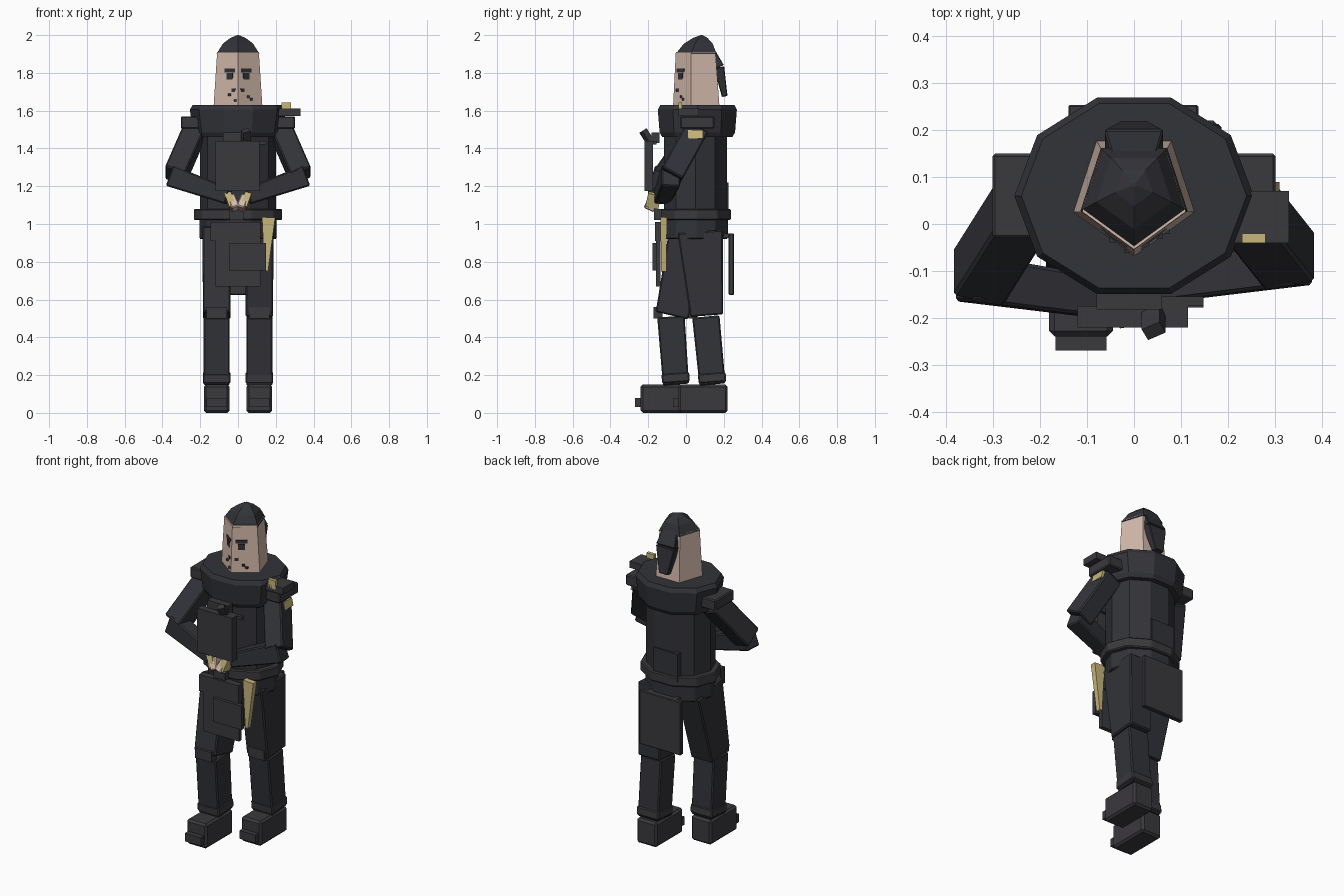
import bpy, bmesh, math
from mathutils import Vector, Matrix

if "Cube" in bpy.data.objects:
    bpy.data.objects.remove(bpy.data.objects["Cube"])


def material(name, rgb):
    m = bpy.data.materials.new(name)
    m.diffuse_color = (*rgb, 1)
    m.use_nodes = True
    m.node_tree.nodes["Principled BSDF"].inputs["Base Color"].default_value = m.diffuse_color
    return m


CLOTH = material("dark cloth", (0.032, 0.033, 0.040))
PANEL = material("dark leather", (0.042, 0.040, 0.046))
SKIN = material("skin", (0.66, 0.49, 0.41))
GOLD = material("pale gold", (0.57, 0.47, 0.20))


def finish(bm, name, mat, bevel=0.0):
    bmesh.ops.recalc_face_normals(bm, faces=bm.faces)
    me = bpy.data.meshes.new(name)
    bm.to_mesh(me)
    bm.free()
    me.materials.append(mat)
    ob = bpy.data.objects.new(name, me)
    bpy.context.collection.objects.link(ob)
    if bevel:
        mod = ob.modifiers.new("edge bevel", "BEVEL")
        mod.width = bevel
        mod.segments = 1
    return ob


def box(name, x, y, z, mat=PANEL, bevel=0.0):
    """Axis-aligned box from three (low, high) ranges."""
    bm = bmesh.new()
    bmesh.ops.create_cube(bm, size=1)
    for v in bm.verts:
        for i, (a, b) in enumerate((x, y, z)):
            v.co[i] = a if v.co[i] < 0 else b
    return finish(bm, name, mat, bevel)


def limb(name, a, b, w, d, mat=CLOTH, w2=None, d2=None, side=(1, 0, 0), bevel=0.007):
    """Tapered box from a to b; w lies along the side direction."""
    a, b = Vector(a), Vector(b)
    axis = (b - a).normalized()
    s = Vector(side)
    s = (s - axis * s.dot(axis)).normalized()
    t = axis.cross(s)
    rings = []
    bm = bmesh.new()
    for p, ww, dd in ((a, w, d), (b, w2 or w, d2 or d)):
        rings.append([bm.verts.new(p + s * (i * ww / 2) + t * (j * dd / 2))
                      for i, j in ((-1, -1), (1, -1), (1, 1), (-1, 1))])
    skin_rings(bm, rings)
    return finish(bm, name, mat, bevel)


def skin_rings(bm, rings):
    n = len(rings[0])
    for lo, hi in zip(rings, rings[1:]):
        for i in range(n):
            bm.faces.new((lo[i], lo[(i + 1) % n], hi[(i + 1) % n], hi[i]))
    bm.faces.new(rings[0][::-1])
    bm.faces.new(rings[-1])


def loft(name, n, rings, mat, start=0.0, bevel=0.0):
    """Stack of n-sided ellipses given as (centre y, z, rx, ry)."""
    bm = bmesh.new()
    out = []
    for cy, z, rx, ry in rings:
        out.append([bm.verts.new((rx * math.cos(start + math.tau * i / n),
                                  cy + ry * math.sin(start + math.tau * i / n), z))
                    for i in range(n)])
    skin_rings(bm, out)
    return finish(bm, name, mat, bevel)


# Torso, mantle and belt
loft("torso", 10, [(0.05, 0.98, 0.20, 0.175), (0.05, 1.48, 0.20, 0.175)], CLOTH)
loft("jacket_hem", 10, [(0.05, 0.92, 0.205, 0.18), (0.05, 1.03, 0.205, 0.18)], CLOTH, bevel=0.006)
loft("belt", 10, [(0.052, 1.02, 0.235, 0.195), (0.052, 1.08, 0.235, 0.195)], PANEL, bevel=0.006)
loft("mantle", 10, [(0.06, 1.46, 0.225, 0.195), (0.06, 1.485, 0.238, 0.21),
                    (0.06, 1.605, 0.255, 0.22), (0.06, 1.63, 0.24, 0.207)], CLOTH)
box("belt_buckle", (-0.045, 0.03), (-0.17, -0.13), (1.02, 1.08))
box("back_pouch", (-0.10, 0.06), (0.18, 0.225), (1.05, 1.22), CLOTH)

# Head: five-sided, with one edge facing the front
FRONT = -math.pi / 2
loft("head", 5, [(0.068, 1.59, 0.138, 0.138), (0.062, 1.91, 0.116, 0.116)], SKIN, FRONT)
loft("hair_cap", 5, [(0.065, 1.90, 0.120, 0.120), (0.073, 1.955, 0.084, 0.084),
                     (0.08, 1.985, 0.042, 0.042), (0.083, 2.0, 0.005, 0.005)], CLOTH, FRONT)
limb("ponytail_root", (0, 0.125, 1.94), (0, 0.175, 1.83), 0.09, 0.03, w2=0.125, d2=0.055, bevel=0.004)
limb("ponytail_tip", (0, 0.175, 1.83), (0, 0.205, 1.675), 0.125, 0.055, w2=0.06, d2=0.03, bevel=0.004)

# Face details follow the two sloping front faces
for s, side in ((-1, "left"), (1, "right")):
    def mark(name, x, z, w, h):
        y = -0.064 + 0.71 * x + 0.06 * (z - 1.65)
        ob = box(side + name, (-w / 2, w / 2), (-0.006, 0.003), (-h / 2, h / 2), CLOTH)
        ob.data.transform(Matrix.Translation((s * x, y, z)) @ Matrix.Rotation(s * 0.62, 4, "Z"))
    mark("_brow", 0.040, 1.813, 0.066, 0.020)
    mark("_eye", 0.042, 1.783, 0.040, 0.034)
    mark("_nostril", 0.022, 1.708, 0.022, 0.018)
for x, z in ((-0.045, 1.684), (-0.014, 1.654), (0.055, 1.674), (0.07, 1.66)):
    y = -0.064 + 0.71 * abs(x)
    box("mouth_mark", (x - 0.007, x + 0.007), (y - 0.007, y + 0.004), (z - 0.006, z + 0.006), CLOTH)

# Shoulder pads and badge
for s, side in ((-1, "left"), (1, "right")):
    xs = sorted((s * 0.19, s * 0.302))
    box(side + "_shoulder_pad", xs, (-0.03, 0.15), (1.505, 1.57), PANEL, 0.006)
box("shoulder_plate", (0.21, 0.33), (-0.04, 0.07), (1.572, 1.612))
box("shoulder_badge", (0.23, 0.28), (-0.04, -0.02), (1.59, 1.642), GOLD)

# Arms folded to the front
for s, side, dy in ((-1, "left", -0.02), (1, "right", 0.015)):
    shoulder = Vector((s * 0.225, 0.055, 1.50))
    elbow = Vector((s * 0.332, -0.095 + dy, 1.255))
    wrist = Vector((s * 0.05, -0.14 + dy, 1.145))
    limb(side + "_upper_arm", shoulder, elbow, 0.115, 0.125)
    limb(side + "_forearm", elbow + Vector((s * 0.025, 0, 0)), wrist,
         0.10, 0.115, w2=0.085, d2=0.085, side=(0, 1, 0))
    limb(side + "_cuff", (s * 0.055, -0.165, 1.16), (s * 0.03, -0.18, 1.09),
         0.035, 0.07, GOLD, bevel=0)
    limb(side + "_hand", (s * 0.04, -0.165, 1.145), (s * 0.012, -0.195, 1.08),
         0.045, 0.06, SKIN, bevel=0.006)
limb("arm_patch", (0.285, 0.05, 1.495), (0.295, 0.05, 1.45), 0.03, 0.08, GOLD, bevel=0)

# Clipboard with clip and pen
box("clipboard", (-0.12, 0.115), (-0.22, -0.175), (1.175, 1.44), PANEL)
box("clipboard_clip", (-0.08, 0.06), (-0.182, -0.14), (1.43, 1.485))
box("clip_bar", (0.06, 0.148), (-0.175, -0.155), (1.42, 1.44))
limb("pen", (0.042, -0.18, 1.42), (0.042, -0.228, 1.495), 0.042, 0.03, PANEL, side=(1, 0.6, 0), bevel=0)

# Hanging panels, pouch and sheath
box("front_panel_top", (-0.145, 0.118), (-0.165, -0.125), (0.91, 1.01))
box("front_panel", (-0.12, 0.118), (-0.16, -0.135), (0.67, 0.92))
box("front_pouch", (-0.045, 0.148), (-0.178, -0.155), (0.755, 0.90))
limb("sheath", (0.162, -0.118, 1.035), (0.150, -0.118, 0.75), 0.07, 0.034, GOLD, w2=0.018, d2=0.028, bevel=0)
box("back_flap", (-0.14, 0.137), (0.226, 0.254), (0.625, 0.95), PANEL, 0.004)
box("back_flap_strap", (-0.10, 0.10), (0.19, 0.24), (0.925, 0.95))

# Legs: left one steps forward
for s, side, hip, knee, ankle, toe in (
        (-1, "left", 0.03, -0.075, -0.053, -0.24),
        (1, "right", 0.075, 0.11, 0.14, -0.04)):
    x = s * 0.113
    limb(side + "_thigh", (x, hip, 0.96), (x, knee, 0.515), 0.15, 0.24, w2=0.145, d2=0.175)
    limb(side + "_shin", (x, knee - 0.005, 0.51), (x, ankle, 0.15), 0.138, 0.145, d2=0.138)
    limb(side + "_ankle_cuff", (x, ankle - 0.004, 0.212), (x, ankle, 0.16), 0.147, 0.147, PANEL)
    box(side + "_knee_pad", (x - 0.055, x + 0.055), (knee - 0.098, knee - 0.05), (0.50, 0.56))
    box(side + "_boot", (x - 0.068, x + 0.068), (toe, toe + 0.26), (0.0, 0.15), PANEL, 0.012)
    box(side + "_toe_cap", (x - 0.054, x + 0.054), (toe - 0.03, toe + 0.02), (0.03, 0.08))
